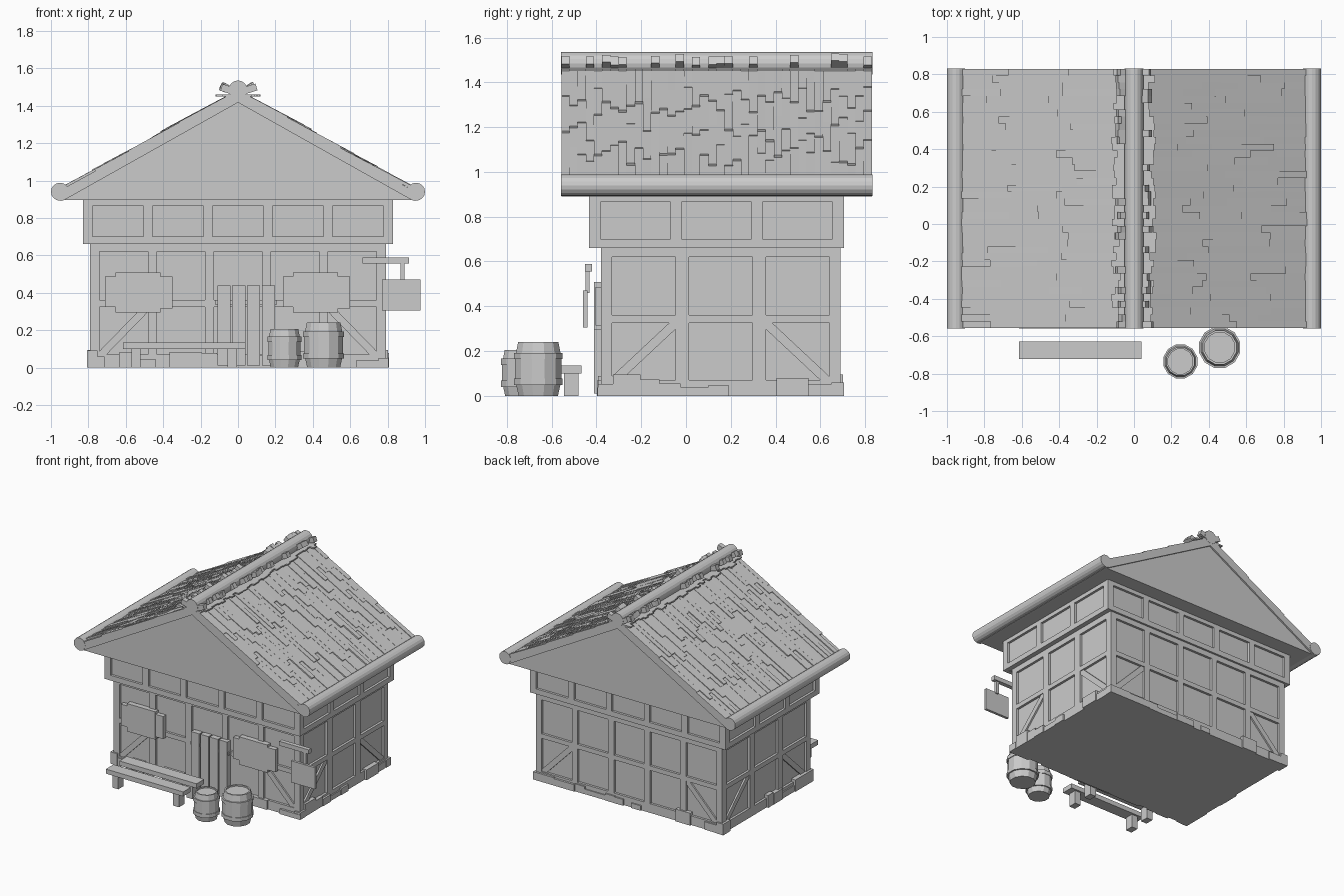
import bpy, bmesh, math, random
from mathutils import Matrix, Vector

if "Cube" in bpy.data.objects:
    bpy.data.objects.remove(bpy.data.objects["Cube"])

random.seed(4)
R = random.uniform
I = Matrix.Identity(4)


def add_box(bm, lo, hi, m=I):
    lo, hi = Vector(lo), Vector(hi)
    s = hi - lo
    bmesh.ops.create_cube(bm, size=1, matrix=m @ Matrix.Translation((lo + hi) / 2) @ Matrix.Diagonal((*s, 1)))


def finish(bm, name):
    bmesh.ops.recalc_face_normals(bm, faces=bm.faces)
    me = bpy.data.meshes.new(name)
    bm.to_mesh(me)
    bm.free()
    ob = bpy.data.objects.new(name, me)
    bpy.context.collection.objects.link(ob)
    return ob


def boxes(name, items):
    bm = bmesh.new()
    for lo, hi in items:
        add_box(bm, lo, hi)
    return finish(bm, name)


def extrude_y(name, pts, y0, y1):
    bm = bmesh.new()
    f = bm.faces.new([bm.verts.new((x, y0, z)) for x, z in pts])
    r = bmesh.ops.extrude_face_region(bm, geom=[f])
    bmesh.ops.translate(bm, vec=(0, y1 - y0, 0), verts=[v for v in r['geom'] if isinstance(v, bmesh.types.BMVert)])
    return finish(bm, name)


# wall cores, recessed behind the timber frames
X, Y0, Y1 = 0.79, -0.38, 0.69
UX, UY0, UY1 = 0.828, -0.433, 0.705
REC = 0.018
boxes("lower_wall_core", [((-X + REC, Y0 + REC, 0), (X - REC, Y1 - REC, 0.68))])
boxes("upper_wall_core", [((-UX + REC, UY0 + REC, 0.662), (UX - REC, UY1 - REC, 0.9))])


# timber frame for one wall; local -y points outward
def frame(name, m, w, cols, bar, rails, brace):
    bm = bmesh.new()
    d = 0.03
    z0, z1 = rails[0][0], rails[-1][1]
    h = w / 2
    pw = (w - 0.1 - bar * (cols - 1)) / cols
    for a, b in rails:
        add_box(bm, (-h, 0, a), (h, d, b), m)
    for i in range(cols + 1):
        if i in (0, cols):
            a = -h if i == 0 else h - 0.05
            b = a + 0.05
        else:
            a = -h + 0.05 + i * pw + (i - 1) * bar
            b = a + bar
        add_box(bm, (a, 0, z0), (b, d, z1), m)
    if brace:
        for s in (-1, 1):
            p = Vector((s * (h - 0.05), 0.018, 0.06))
            q = Vector((s * (h - 0.05 - pw), 0.018, 0.325))
            v = q - p
            rot = Matrix.Rotation(-math.atan2(v.z, v.x), 4, 'Y')
            L = v.length / 2 + 0.01
            add_box(bm, (-L, -0.012, -0.02), (L, 0.01, 0.02), m @ Matrix.Translation((p + q) / 2) @ rot)
    finish(bm, name)


# rough foundation stones along one wall
def stones(name, m, w, gap):
    bm = bmesh.new()
    u = -w / 2 - 0.012
    first = True
    while u < w / 2 - 0.05:
        L = R(0.06, 0.18)
        e = min(u + L, w / 2 + 0.012)
        if w / 2 - e < 0.07:
            e = w / 2 + 0.012
        if first or e > w / 2 or R(0, 1) > gap:
            add_box(bm, (u, -R(0.008, 0.018), 0), (e, 0.04, R(0.035, 0.095)), m)
        u, first = e, False
    finish(bm, name)


def wall_mat(x, y, deg):
    return Matrix.Translation((x, y, 0)) @ Matrix.Rotation(math.radians(deg), 4, 'Z')


low = [(0, 0.07), (0.325, 0.36), (0.62, 0.662)]
up = [(0.66, 0.70), (0.865, 0.9)]
mid, umid = (Y0 + Y1) / 2, (UY0 + UY1) / 2
for side, lx, ly, ux, uy, deg in (("front", 0, Y0, 0, UY0, 0), ("right", X, mid, UX, umid, 90),
                                  ("back", 0, Y1, 0, UY1, 180), ("left", -X, mid, -UX, umid, -90)):
    end = deg in (0, 180)
    n = 5 if end else 3
    wl = 2 * X if end else Y1 - Y0
    wu = 2 * UX if end else UY1 - UY0
    frame(side + "_lower_frame", wall_mat(lx, ly, deg), wl, n, 0.048 if end else 0.06, low, True)
    frame(side + "_upper_frame", wall_mat(ux, uy, deg), wu, n, 0.048, up, False)
    stones(side + "_foundation_stones", wall_mat(lx, ly, deg), wl, 0.3)

# roof: gable body, sloped slabs, round logs
RY0, RY1 = -0.557, 0.83
extrude_y("gable_body", [(-0.93, 0.895), (0.93, 0.895), (0, 1.42)], RY0 + 0.012, RY1 - 0.012)
K = 0.565
extrude_y("roof_slab", [(0.95, 0.89), (0.95, 1.475 - K * 0.95), (0, 1.475), (-0.95, 1.475 - K * 0.95),
                        (-0.95, 0.89), (-0.93, 0.895), (0, 1.417), (0.93, 0.895)], RY0, RY1)
for name, x, z, r in (("ridge_log", 0, 1.485, 0.05), ("right_eave_log", 0.952, 0.94, 0.048),
                      ("left_eave_log", -0.952, 0.94, 0.048)):
    pts = [(x + r * math.cos(t * math.pi / 8), z + r * math.sin(t * math.pi / 8)) for t in range(16)]
    extrude_y(name, pts, RY0 - 0.002, RY1 + 0.002)

# long thin roof shakes, each lifted slightly at its lower end
ang = math.atan(K)
slope_len = 0.93 / math.cos(ang)
yc = (RY0 + RY1) / 2
half = (RY1 - RY0) / 2
for side, turn in (("right", 0), ("left", 180)):
    base = Matrix.Translation((0, yc, 1.475)) @ Matrix.Rotation(math.radians(turn), 4, 'Z') @ Matrix.Rotation(ang, 4, 'Y')
    bm = bmesh.new()
    n = 38
    w = 2 * half / n
    for i in range(n):
        y = -half + i * w
        s = 0.05
        while s < slope_len - 0.01:
            e = s + R(0.16, 0.42)
            if slope_len - e < 0.12:
                e = slope_len - R(0, 0.02)
            m = base @ Matrix.Translation((s, 0, R(0.0, 0.005))) @ Matrix.Rotation(-R(0.01, 0.03), 4, 'Y')
            add_box(bm, (0, y, -0.012), (e - s, y + w, 0.006), m)
            s = e
    finish(bm, side + "_roof_shakes")
    # short raised shakes beside the ridge
    bm = bmesh.new()
    flat = Matrix.Translation((0, yc, 0)) @ Matrix.Rotation(math.radians(turn), 4, 'Z')
    for i in range(n):
        y = -half + i * w
        add_box(bm, (0.03, y, 1.45), (R(0.07, 0.12), y + w, 1.46), flat)
        if R(0, 1) < 0.55:
            m = flat @ Matrix.Translation((0.045, 0, 1.472)) @ Matrix.Rotation(-R(0.3, 0.6), 4, 'Y')
            add_box(bm, (0, y, -0.008), (R(0.035, 0.06), y + w, 0.03), m)
    finish(bm, side + "_ridge_shakes")

# plank door
boxes("door", [((-0.11 + i * 0.079, -0.412, 0.01), (-0.04 + i * 0.079, -0.37, 0.44)) for i in range(4)]
      + [((-0.12, -0.402, 0.335), (0.205, -0.37, 0.36))])

# boarded windows
for name, x in (("left_window_boards", -0.53), ("right_window_boards", 0.42)):
    boxes(name, [((x - 0.18, -0.405, 0.325), (x - 0.115, -0.37, 0.487)),
                 ((x - 0.125, -0.41, 0.295), (x + 0.115, -0.37, 0.508)),
                 ((x + 0.105, -0.405, 0.315), (x + 0.18, -0.37, 0.487))])

# hanging sign board
boxes("sign_arm", [((0.665, -0.452, 0.555), (0.915, -0.42, 0.588))])
boxes("sign_hanger", [((0.868, -0.45, 0.46), (0.89, -0.43, 0.56))])
boxes("sign_board", [((0.77, -0.46, 0.305), (0.975, -0.44, 0.47))])

# two plank benches
for name, y in (("front_bench", -0.675), ("rear_bench", -0.512)):
    items = [((-0.615, y - 0.046, 0.1), (0.04, y + 0.046, 0.135))]
    for x in (-0.545, -0.03):
        items.append(((x - 0.025, y - 0.032, 0), (x + 0.025, y + 0.032, 0.102)))
    boxes(name, items)


# lathe a closed or capped ring profile
def lathe(name, cx, cy, prof, loop, n=12):
    bm = bmesh.new()
    rings = [[bm.verts.new((cx + r * math.cos((k + 0.5) * 2 * math.pi / n), cy + r * math.sin((k + 0.5) * 2 * math.pi / n), z))
              for k in range(n)] for r, z in prof]
    pairs = list(zip(rings, rings[1:]))
    if loop:
        pairs.append((rings[-1], rings[0]))
    else:
        bm.faces.new(rings[0])
        bm.faces.new(rings[-1])
    for a, b in pairs:
        for k in range(n):
            bm.faces.new((a[k], a[(k + 1) % n], b[(k + 1) % n], b[k]))
    finish(bm, name)


# barrels with hoops
for name, x, y, r, h in (("small_barrel", 0.248, -0.735, 0.092, 0.205), ("large_barrel", 0.458, -0.66, 0.111, 0.24)):
    lathe(name, x, y, [(0.82 * r, 0), (0.97 * r, 0.3 * h), (0.97 * r, 0.7 * h), (0.84 * r, h), (0.74 * r, h), (0.74 * r, h - 0.01)], False)
    for label, f in (("lower", 0.26), ("upper", 0.74)):
        z = f * h
        lathe(name + "_" + label + "_hoop", x, y, [(0.88 * r, z - 0.014), (1.02 * r, z - 0.014), (1.02 * r, z + 0.014), (0.88 * r, z + 0.014)], True)
